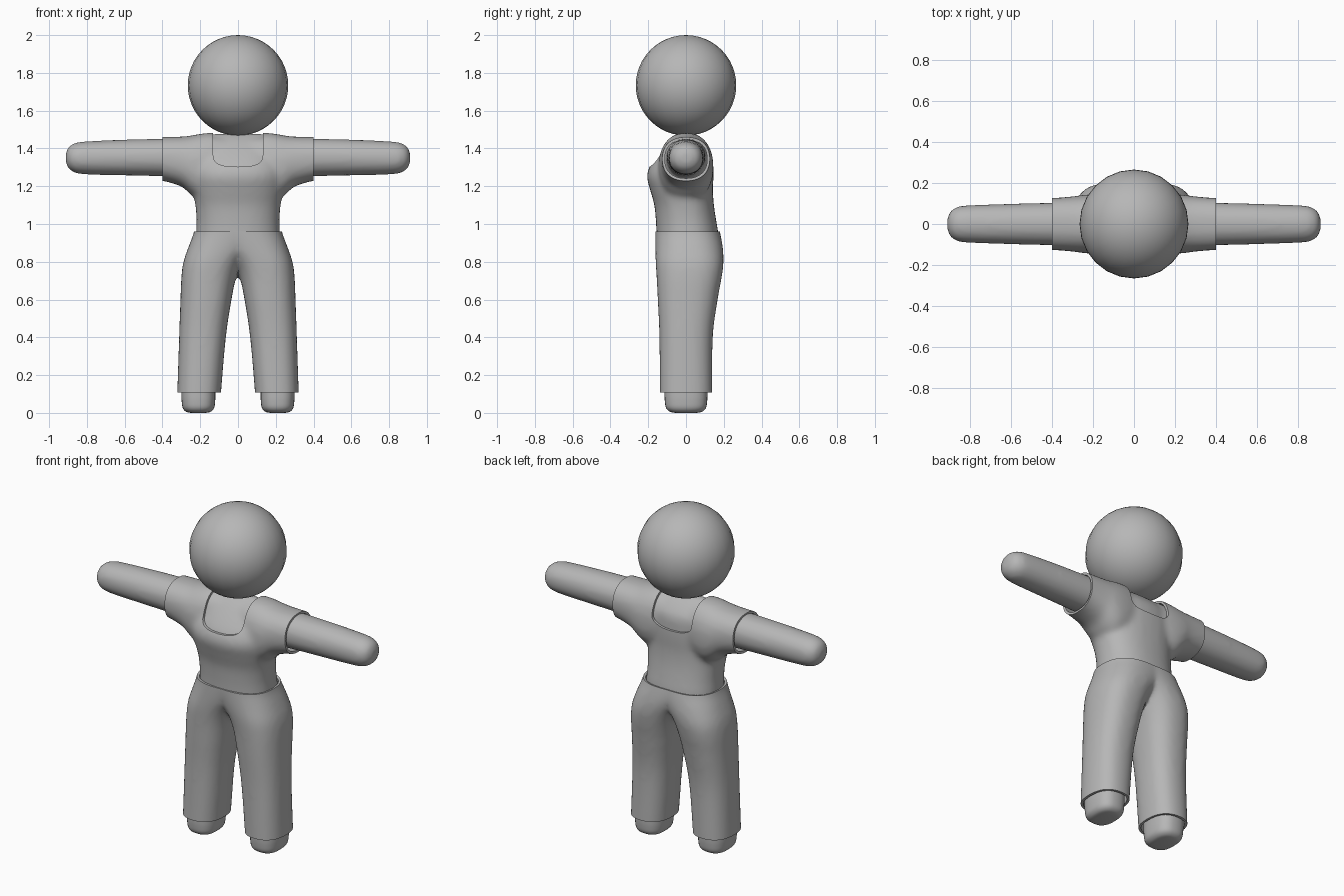
import bpy, bmesh, math
from mathutils import Vector

if "Cube" in bpy.data.objects:
    bpy.data.objects.remove(bpy.data.objects["Cube"])

grey = bpy.data.materials.new("plain grey")
grey.diffuse_color = (0.47, 0.47, 0.47, 1)
grey.use_nodes = True
grey.node_tree.nodes["Principled BSDF"].inputs["Base Color"].default_value = grey.diffuse_color


def smooth_rows(rows, steps=5):
    """Resample rows of numbers along a Catmull-Rom curve."""
    p = [rows[0]] + list(rows) + [rows[-1]]
    out = []
    for i in range(1, len(p) - 2):
        for s in range(steps):
            t = s / steps
            out.append([0.5 * (2 * b + (c - a) * t + (2 * a - 5 * b + 4 * c - d) * t * t
                               + (3 * b - a - 3 * c + d) * t ** 3)
                        for a, b, c, d in zip(*p[i - 1:i + 3])])
    return out + [list(rows[-1])]


def loft(bm, rows, axis="z", inset=0.0, sign=1, power=2.3, sides=32):
    """Skin rows of (position, a0, a1, b0, b1) with rounded cross-sections."""
    rings = []
    for t, a0, a1, b0, b1 in smooth_rows(rows):
        ring = []
        for k in range(sides):
            ang = math.tau * k / sides
            c, s = math.cos(ang), math.sin(ang)
            a = (a0 + a1) / 2 + ((a1 - a0) / 2 - inset) * math.copysign(abs(c) ** (2 / power), c)
            b = (b0 + b1) / 2 + ((b1 - b0) / 2 - inset) * math.copysign(abs(s) ** (2 / power), s)
            co = (a * sign, b, t) if axis == "z" else (t * sign, a, b)
            ring.append(bm.verts.new(co))
        rings.append(ring)
    faces = [bm.faces.new(rings[0]), bm.faces.new(rings[-1])]
    for r, q in zip(rings, rings[1:]):
        for k in range(sides):
            n = (k + 1) % sides
            faces.append(bm.faces.new((r[k], r[n], q[n], q[k])))
    bmesh.ops.recalc_face_normals(bm, faces=faces)


def make(name, bm):
    mesh = bpy.data.meshes.new(name)
    bm.to_mesh(mesh)
    bm.free()
    mesh.materials.append(grey)
    obj = bpy.data.objects.new(name, mesh)
    bpy.context.collection.objects.link(obj)
    return obj


def bake(obj):
    """Apply all modifiers."""
    dg = bpy.context.evaluated_depsgraph_get()
    mesh = bpy.data.meshes.new_from_object(obj.evaluated_get(dg))
    obj.modifiers.clear()
    obj.data = mesh
    if not mesh.materials:
        mesh.materials.append(grey)


def blend(obj, repeat=10):
    """Fuse overlapping solids and soften the joins."""
    m = obj.modifiers.new("fuse", "REMESH")
    m.mode, m.voxel_size = "VOXEL", 0.014
    m = obj.modifiers.new("soften", "SMOOTH")
    m.factor, m.iterations = 0.5, repeat
    bake(obj)


def trim(obj, planes, thickness=0.014):
    """Cut open hems and give the cloth a thickness."""
    bm = bmesh.new()
    bm.from_mesh(obj.data)
    for co, no in planes:
        bmesh.ops.bisect_plane(bm, geom=bm.verts[:] + bm.edges[:] + bm.faces[:],
                               plane_co=co, plane_no=no, clear_outer=True)
    bmesh.ops.recalc_face_normals(bm, faces=bm.faces[:])
    bm.to_mesh(obj.data)
    bm.free()
    m = obj.modifiers.new("cloth", "SOLIDIFY")
    m.thickness, m.offset = thickness, -1
    bake(obj)


def shade(obj, angle=40):
    obj.data.shade_smooth()
    obj.data.set_sharp_from_angle(angle=math.radians(angle))


# Shared outlines
TORSO = [(0.88, -.225, .225, -.155, .175), (0.96, -.222, .222, -.157, .17),
         (1.02, -.22, .22, -.16, .16), (1.10, -.226, .226, -.168, .148),
         (1.18, -.24, .24, -.19, .143), (1.25, -.25, .25, -.207, .146),
         (1.31, -.25, .25, -.19, .146), (1.38, -.24, .24, -.14, .138),
         (1.44, -.21, .21, -.085, .092), (1.478, -.17, .17, -.035, .04)]
SLEEVE = [(.0, -.12, .12, 1.17, 1.472), (.13, -.14, .14, 1.13, 1.483),
          (.2, -.145, .145, 1.125, 1.478), (.25, -.142, .142, 1.155, 1.468),
          (.3, -.135, .135, 1.198, 1.463), (.4, -.127, .127, 1.228, 1.461),
          (.47, -.125, .125, 1.23, 1.46)]
ARM = [(.1, -.11, .11, 1.24, 1.46), (.4, -.104, .104, 1.252, 1.452),
       (.6, -.099, .099, 1.257, 1.447), (.8, -.092, .092, 1.262, 1.438),
       (.86, -.085, .085, 1.27, 1.43), (.893, -.066, .066, 1.29, 1.412),
       (.908, -.04, .04, 1.312, 1.388), (.912, -.012, .012, 1.338, 1.362)]
LEG = [(0.03, .092, .323, -.14, .14), (0.1, .09, .322, -.14, .14),
       (0.4, .064, .312, -.141, .142), (0.6, .034, .305, -.15, .168),
       (0.72, .008, .3, -.156, .19), (0.8, -.03, .289, -.161, .199),
       (0.88, -.1, .262, -.163, .195), (0.96, -.15, .233, -.164, .18),
       (1.03, -.15, .226, -.163, .165)]
FOOT = [(0, .17, .25, -.055, .055), (.006, .145, .275, -.085, .085),
        (.025, .127, .292, -.105, .105), (.06, .121, .298, -.112, .112),
        (.12, .12, .3, -.114, .114), (.3, .12, .3, -.114, .114)]

# Head
bm = bmesh.new()
bmesh.ops.create_uvsphere(bm, u_segments=24, v_segments=24, radius=0.266)
bmesh.ops.translate(bm, verts=bm.verts[:], vec=(0, 0, 1.734))
head = make("head", bm)
shade(head)

# Skin of the upper body with both arms
bm = bmesh.new()
loft(bm, TORSO, inset=0.018)
for sx in (1, -1):
    loft(bm, SLEEVE[:5], "x", inset=0.018, sign=sx)
    loft(bm, ARM, "x", sign=sx, power=2.1)
upper_body = make("upper_body", bm)
blend(upper_body, 8)
shade(upper_body)

# Feet, reaching up inside the trouser legs
for sx, side in ((1, "left"), (-1, "right")):
    bm = bmesh.new()
    loft(bm, FOOT, sign=sx, power=2.6)
    shade(make(side + "_foot", bm), 60)

# Shirt with short open sleeves
bm = bmesh.new()
loft(bm, TORSO)
for sx in (1, -1):
    loft(bm, SLEEVE, "x", sign=sx)
shirt = make("shirt", bm)
blend(shirt)
trim(shirt, [((.4, 0, 0), (1, 0, 0)), ((-.4, 0, 0), (-1, 0, 0)), ((0, 0, .93), (0, 0, -1))])

# U-shaped neckline, cut through front and back
bm = bmesh.new()
outline = [(.132, 1.6), (-.132, 1.6)]
for k in range(13):
    ang = math.pi + math.pi * k / 12
    c, s = math.cos(ang), math.sin(ang)
    outline.append((.132 * math.copysign(abs(c) ** .7, c), 1.37 - .067 * abs(s) ** .7))
face = bm.faces.new([bm.verts.new((x, -.5, z)) for x, z in outline])
ext = bmesh.ops.extrude_face_region(bm, geom=[face])
bmesh.ops.translate(bm, vec=Vector((0, 1, 0)),
                    verts=[g for g in ext["geom"] if isinstance(g, bmesh.types.BMVert)])
bmesh.ops.recalc_face_normals(bm, faces=bm.faces[:])
cutter = make("neckline_cutter", bm)
m = shirt.modifiers.new("neckline", "BOOLEAN")
m.operation, m.object, m.solver = "DIFFERENCE", cutter, "EXACT"
bake(shirt)
bpy.data.objects.remove(cutter)
shade(shirt)

# Trousers with open hems
bm = bmesh.new()
for sx in (1, -1):
    loft(bm, LEG, sign=sx, power=2.4)
trousers = make("trousers", bm)
blend(trousers)
trim(trousers, [((0, 0, .108), (0, 0, -1)), ((0, 0, .96), (0, 0, 1))])
shade(trousers)
